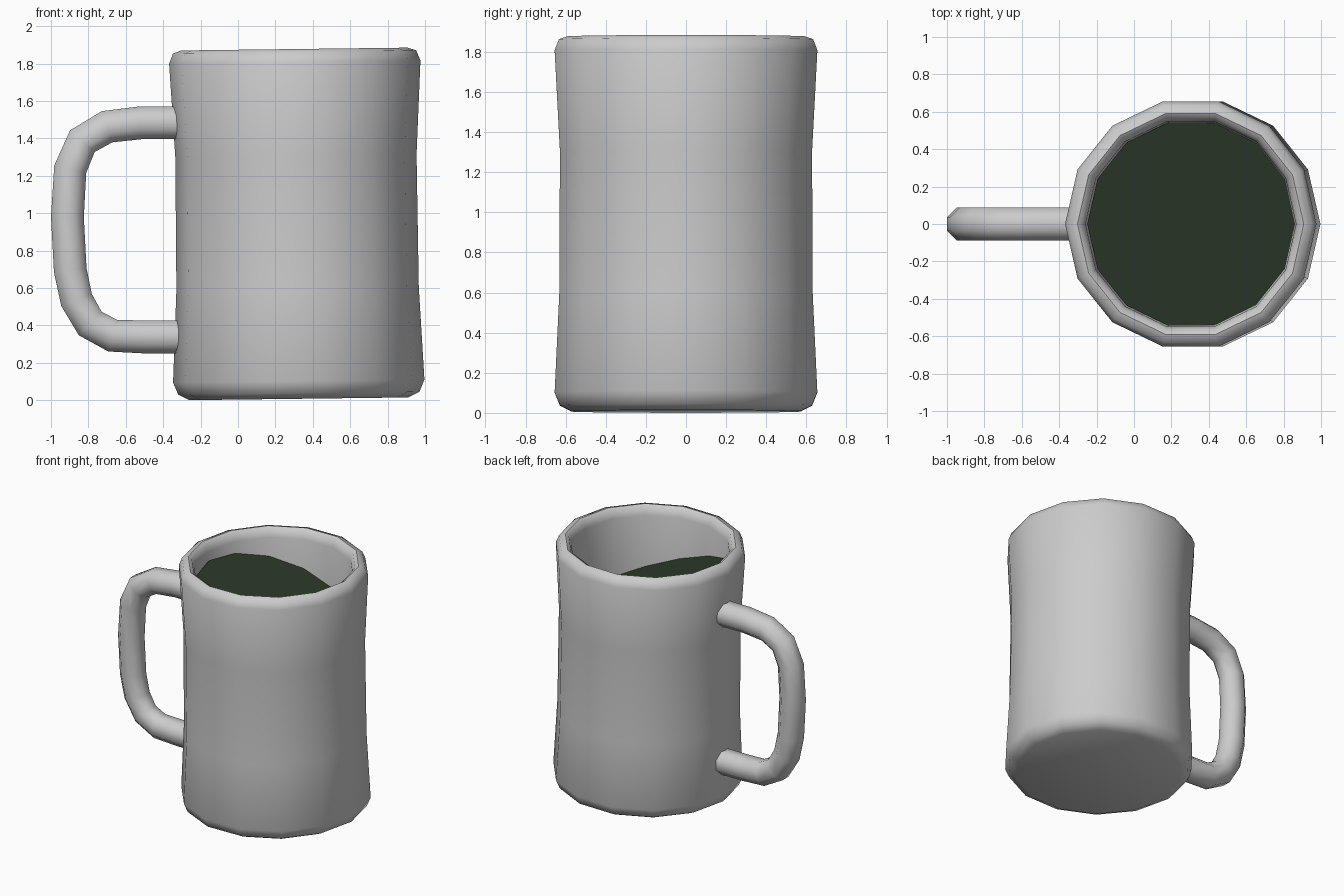
import bpy, bmesh, math
from mathutils import Vector

if "Cube" in bpy.data.objects:
    bpy.data.objects.remove(bpy.data.objects["Cube"])


def finish(name, bm, angle=50):
    bmesh.ops.recalc_face_normals(bm, faces=bm.faces)
    me = bpy.data.meshes.new(name)
    bm.to_mesh(me)
    bm.free()
    for p in me.polygons:
        p.use_smooth = True
    me.set_sharp_from_angle(angle=math.radians(angle))
    ob = bpy.data.objects.new(name, me)
    bpy.context.collection.objects.link(ob)
    return ob


def skin(bm, rings):
    # bridge successive rings with quads and cap both ends
    rings = [[bm.verts.new(p) for p in ring] for ring in rings]
    for a, b in zip(rings, rings[1:]):
        n = len(a)
        for i in range(n):
            j = (i + 1) % n
            bm.faces.new((a[i], a[j], b[j], b[i]))
    bm.faces.new(rings[0])
    bm.faces.new(rings[-1])


def circle(r, z, n=14):
    return [Vector((r * math.cos(math.tau * i / n), r * math.sin(math.tau * i / n), z))
            for i in range(n)]


# mug body: 14-sided lathe, waisted outside, rounded rim, hollow inside
profile = [(0.585, 0.0), (0.645, 0.03), (0.672, 0.095), (0.648, 0.59), (0.645, 1.30),
           (0.672, 1.80), (0.65, 1.855), (0.605, 1.87), (0.58, 1.855), (0.563, 1.80),
           (0.55, 1.30), (0.55, 0.59), (0.56, 0.15), (0.52, 0.10)]
bm = bmesh.new()
skin(bm, [circle(r, z) for r, z in profile])
body = finish("mug_body", bm)
body.location = (0.326, 0, 0.0075)
body.rotation_euler.y = -0.0125

# drink: sloshed surface, high on the handle side
bm = bmesh.new()
ring = [bm.verts.new((p.x + 0.307, p.y, 1.54 - 0.35 * p.x)) for p in circle(0.557, 0)]
bm.faces.new(ring)
drink = finish("drink_surface", bm)
mat = bpy.data.materials.new("dark_green")
mat.diffuse_color = (0.025, 0.042, 0.022, 1)
mat.use_nodes = True
mat.node_tree.nodes["Principled BSDF"].inputs["Base Color"].default_value = mat.diffuse_color
drink.data.materials.append(mat)

# handle: octagonal tube swept along a path in the xz plane
path = [Vector((x, 0, z)) for x, z in (
    (-0.27, 1.483), (-0.52, 1.483), (-0.70, 1.462), (-0.832, 1.385), (-0.897, 1.235),
    (-0.912, 0.98), (-0.897, 0.695), (-0.863, 0.535), (-0.79, 0.41), (-0.67, 0.345),
    (-0.50, 0.338), (-0.27, 0.338))]
rings = []
for i, p in enumerate(path):
    before = (p - path[i - 1]).normalized() if i else Vector((-1, 0, 0))
    after = (path[i + 1] - p).normalized() if i < len(path) - 1 else Vector((1, 0, 0))
    t = (before + after).normalized()
    side = Vector((-t.z, 0, t.x))
    rings.append([p + 0.095 * (math.cos(a) * side + math.sin(a) * Vector((0, 1, 0)))
                  for a in (math.tau * (k + 0.5) / 8 for k in range(8))])
bm = bmesh.new()
skin(bm, rings)
finish("handle", bm)
